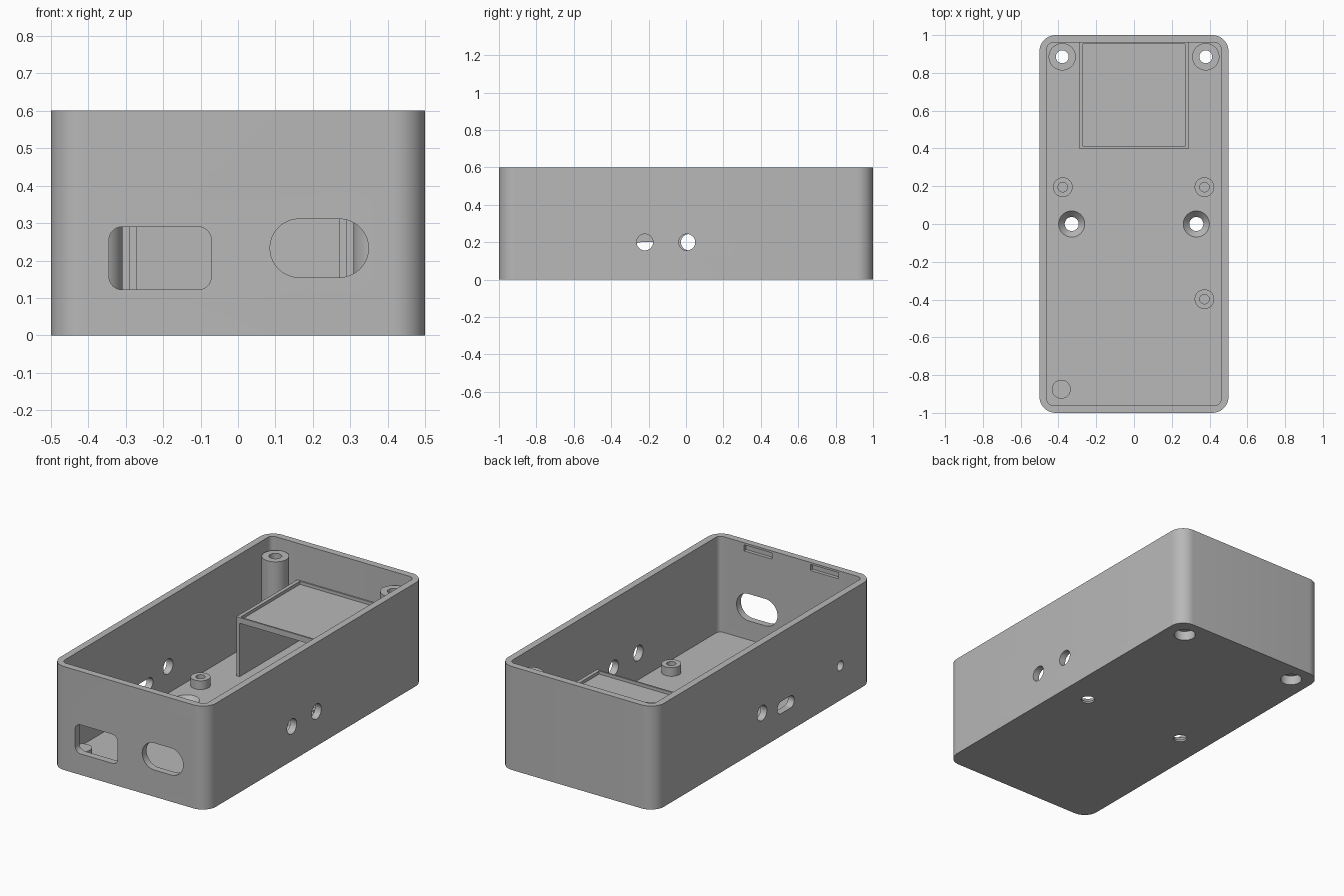
import bpy, bmesh, math
from mathutils import Vector

if "Cube" in bpy.data.objects:
    bpy.data.objects.remove(bpy.data.objects["Cube"], do_unlink=True)

grey = bpy.data.materials.new("plain grey")
grey.use_nodes = True
grey.diffuse_color = (0.48, 0.48, 0.48, 1)
grey.node_tree.nodes["Principled BSDF"].inputs["Base Color"].default_value = grey.diffuse_color

FLOOR = 0.045    # top of the floor
HEIGHT = 0.6
THROUGH = (-0.1, 0.2)


def make_object(name, bm):
    mesh = bpy.data.meshes.new(name)
    bmesh.ops.recalc_face_normals(bm, faces=bm.faces)
    bm.to_mesh(mesh)
    bm.free()
    mesh.materials.append(grey)
    obj = bpy.data.objects.new(name, mesh)
    bpy.context.collection.objects.link(obj)
    return obj


def rounded(cx, cy, w, h, r, steps=10):
    """Outline of a rounded rectangle; a circle when w = h = 2r."""
    points = []
    corners = ((1, 1), (-1, 1), (-1, -1), (1, -1))
    for quarter, (sx, sy) in enumerate(corners):
        for i in range(steps + 1):
            a = (quarter + i / steps) * math.pi / 2
            points.append((cx + sx * (w / 2 - r) + r * math.cos(a),
                           cy + sy * (h / 2 - r) + r * math.sin(a)))
    return points


def circle(cx, cy, r):
    return rounded(cx, cy, 2 * r, 2 * r, r)


def rect(x0, x1, y0, y1):
    return [(x0, y0), (x1, y0), (x1, y1), (x0, y1)]


def prism(name, outline, lo, hi, axis="z"):
    """Extrude an outline along an axis from lo to hi."""
    place = {"x": lambda a, b, t: (t, a, b),
             "y": lambda a, b, t: (a, t, b),
             "z": lambda a, b, t: (a, b, t)}[axis]
    bm = bmesh.new()
    verts = [bm.verts.new(place(a, b, lo)) for a, b in outline]
    bmesh.ops.remove_doubles(bm, verts=verts, dist=1e-5)
    face = bm.faces.new(list(bm.verts))
    result = bmesh.ops.extrude_face_region(bm, geom=[face])
    moved = [g for g in result["geom"] if isinstance(g, bmesh.types.BMVert)]
    bmesh.ops.translate(bm, verts=moved, vec=Vector(place(0, 0, hi - lo)))
    return make_object(name, bm)


def cone(name, x, y, z0, z1, r0, r1):
    bm = bmesh.new()
    bmesh.ops.create_cone(bm, cap_ends=True, segments=40, radius1=r0, radius2=r1, depth=z1 - z0)
    bmesh.ops.translate(bm, verts=bm.verts, vec=(x, y, (z0 + z1) / 2))
    return make_object(name, bm)


def cut(target, cutter):
    """Subtract the cutter and throw it away."""
    mod = target.modifiers.new("cut", "BOOLEAN")
    mod.operation = "DIFFERENCE"
    mod.solver = "EXACT"
    mod.object = cutter
    bpy.context.view_layer.objects.active = target
    bpy.ops.object.modifier_apply(modifier=mod.name)
    bpy.data.objects.remove(cutter, do_unlink=True)


# Open case with thin walls
case = prism("case", rounded(0, 0, 1, 2, 0.085), 0, HEIGHT)
cut(case, prism("cavity", rounded(0, 0, 0.92, 1.92, 0.03), FLOOR, 0.8))
parts = [case]

# Front openings: rounded rectangle and long oval
front = (-1.1, -0.9, "y")
cut(case, prism("socket_opening", rounded(-0.208, 0.206, 0.273, 0.168, 0.035), *front))
cut(case, prism("plug_opening", rounded(0.217, 0.233, 0.263, 0.156, 0.078), *front))

# Right-hand wall (+x): two round holes
for y in (-0.22, 0.005):
    cut(case, prism("side_hole", circle(y, 0.2, 0.044), 0.4, 0.6, "x"))

# Opposite wall (-x): round hole, slot and pin hole
for outline in (circle(0.017, 0.2, 0.044),
                rounded(-0.2, 0.165, 0.155, 0.07, 0.035),
                circle(-0.70, 0.2, 0.028)):
    cut(case, prism("side_hole", outline, -0.6, -0.4, "x"))

# Catch slots inside the front wall, near the rim
for x in (-0.215, 0.21):
    cut(case, prism("catch_slot", rect(x - 0.09, x + 0.09, 0.553, 0.588), -0.98, -0.9, "y"))

# Countersunk screw holes in the floor
for x in (-0.33, 0.33):
    cut(case, prism("screw_hole", circle(x, 0, 0.037), *THROUGH))
    cut(case, cone("countersink", x, 0, 0.01, FLOOR + 0.001, 0.037, 0.07))

# Tall screw posts at the back, drilled and counterbored from below
for side, x in (("left", 0.38), ("right", -0.38)):
    post = prism(side + "_screw_post", circle(x, 0.885, 0.072), FLOOR, 0.53)
    for body in (case, post):
        cut(body, prism("bore", circle(x, 0.885, 0.034), -0.1, 0.7))
        cut(body, prism("counterbore", circle(x, 0.885, 0.058), -0.1, 0.055))
    parts.append(post)

# Short board standoffs and a solid peg
for name, x, y in (("back_left_standoff", 0.373, 0.195),
                   ("back_right_standoff", -0.377, 0.195),
                   ("front_left_standoff", 0.373, -0.398)):
    standoff = prism(name, circle(x, y, 0.052), FLOOR, 0.095)
    cut(standoff, prism("bore", circle(x, y, 0.025), *THROUGH))
    parts.append(standoff)
parts.append(prism("support_peg", circle(-0.385, -0.875, 0.05), FLOOR, 0.09))

# Raised tray on two side walls, open underneath
tray = prism("tray_shelf", rect(-0.291, 0.291, 0.4, 0.96), FLOOR, 0.388)
cut(tray, prism("tray_recess", rect(-0.27, 0.27, 0.41, 0.952), 0.37, 0.5))
cut(tray, prism("tray_tunnel", rect(-0.27, 0.27, 0.3, 1.1), 0, 0.355))
parts.append(tray)

# Smooth the round walls, keep edges sharp
bpy.ops.object.select_all(action="DESELECT")
for obj in parts:
    obj.select_set(True)
bpy.context.view_layer.objects.active = case
bpy.ops.object.shade_smooth_by_angle(angle=math.radians(30))
